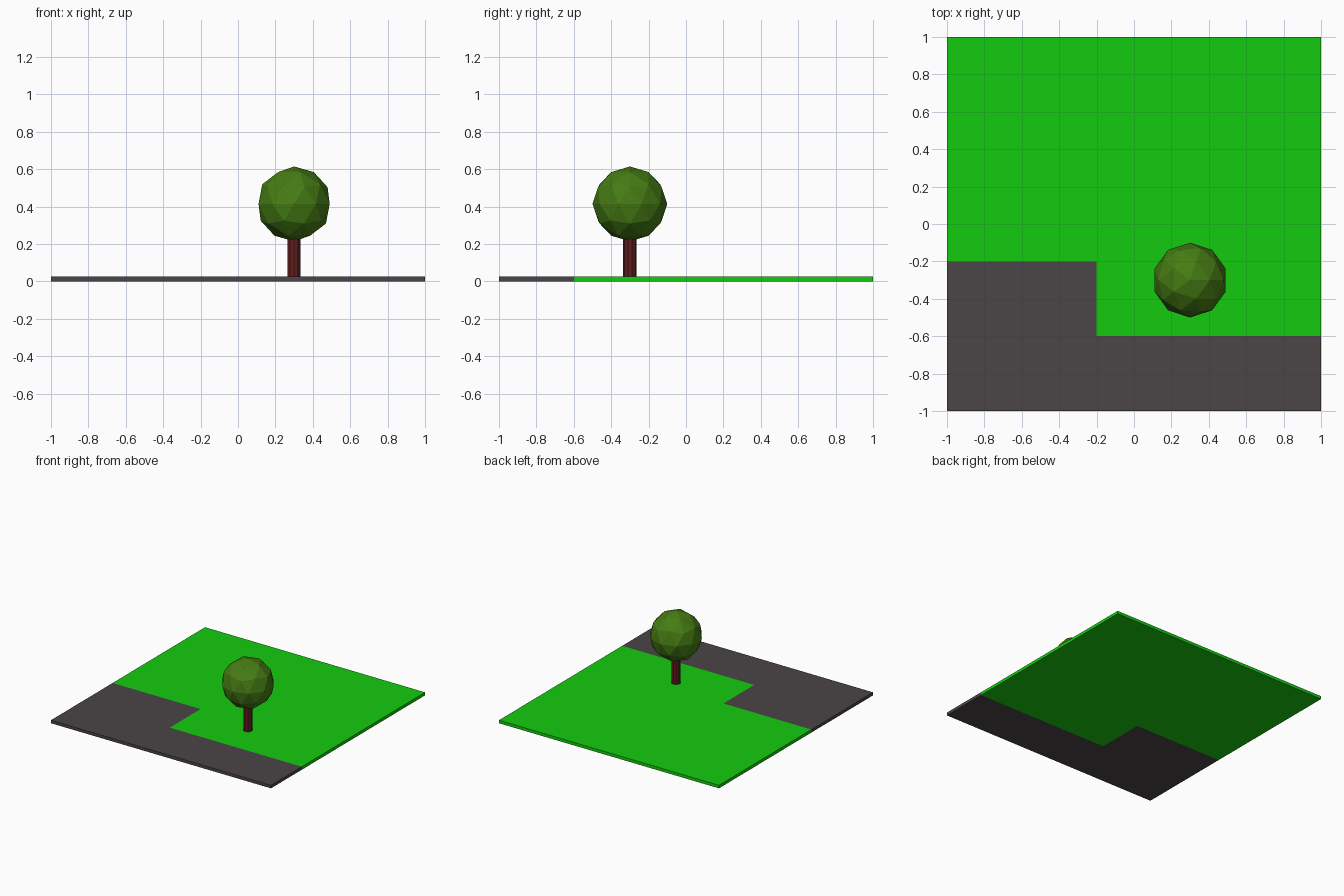
import bpy, bmesh

if "Cube" in bpy.data.objects:
    bpy.data.objects.remove(bpy.data.objects["Cube"])

THICK = 0.025
TREE_X, TREE_Y = 0.3, -0.3


def material(name, rgb):
    mat = bpy.data.materials.new(name)
    mat.diffuse_color = (*rgb, 1)
    mat.use_nodes = True
    mat.node_tree.nodes["Principled BSDF"].inputs["Base Color"].default_value = mat.diffuse_color
    return mat


def slab(name, outline, mat):
    """Extrude a flat outline up from z = 0."""
    bm = bmesh.new()
    face = bm.faces.new([bm.verts.new((x, y, 0)) for x, y in outline])
    ext = bmesh.ops.extrude_face_region(bm, geom=[face], use_keep_orig=True)
    top = [v for v in ext["geom"] if isinstance(v, bmesh.types.BMVert)]
    bmesh.ops.translate(bm, verts=top, vec=(0, 0, THICK))
    bmesh.ops.recalc_face_normals(bm, faces=bm.faces)
    mesh = bpy.data.meshes.new(name)
    bm.to_mesh(mesh)
    bm.free()
    mesh.materials.append(mat)
    bpy.context.collection.objects.link(bpy.data.objects.new(name, mesh))


def finish(name, mat):
    obj = bpy.context.object
    obj.name = name
    obj.data.materials.append(mat)


# Ground: interlocking L-shaped pavement and lawn
slab("pavement", [(-1, -1), (1, -1), (1, -0.6), (-0.2, -0.6), (-0.2, -0.2), (-1, -0.2)],
     material("asphalt", (0.07, 0.06, 0.062)))
slab("lawn", [(-1, -0.2), (-0.2, -0.2), (-0.2, -0.6), (1, -0.6), (1, 1), (-1, 1)],
     material("grass", (0.007, 0.6, 0.005)))

# Tree trunk
base, top = THICK, 0.25
bpy.ops.mesh.primitive_cylinder_add(vertices=10, radius=0.036, depth=top - base,
                                    location=(TREE_X, TREE_Y, (base + top) / 2))
finish("tree_trunk", material("bark", (0.12, 0.013, 0.013)))

# Faceted tree crown
bpy.ops.mesh.primitive_ico_sphere_add(subdivisions=2, radius=0.2,
                                      location=(TREE_X, TREE_Y, 0.414))
finish("tree_crown", material("leaves", (0.06, 0.2, 0.007)))
